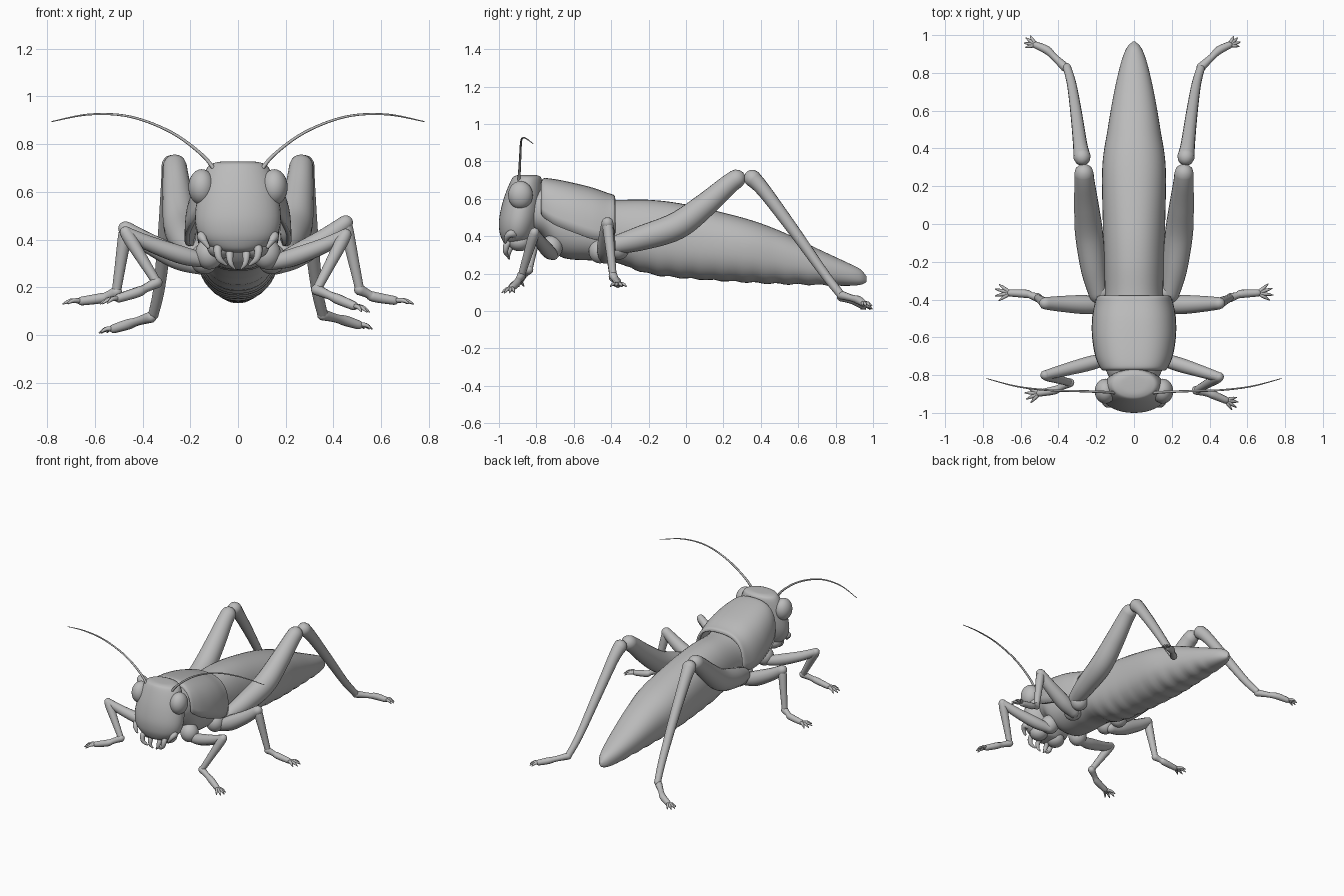
import bpy, bmesh
from math import sin, cos, pi
from mathutils import Vector, Quaternion

cube = bpy.data.objects.get("Cube")
if cube:
    bpy.data.objects.remove(cube)

GREY = (0.5, 0.5, 0.5, 1)
mat = bpy.data.materials.new("plain grey")
mat.use_nodes = True
mat.diffuse_color = GREY
mat.node_tree.nodes["Principled BSDF"].inputs["Base Color"].default_value = GREY


def spline(rows, steps):
    """Catmull-Rom resampling of rows of numbers."""
    out, n = [], len(rows)
    for i in range(n - 1):
        p = [rows[max(0, min(n - 1, i + k))] for k in (-1, 0, 1, 2)]
        for s in range(steps):
            t = s / steps
            out.append([b + 0.5 * t * (c - a + t * (2*a - 5*b + 4*c - d + t * (3*(b - c) + d - a)))
                        for a, b, c, d in zip(*p)])
    return out + [list(rows[-1])]


def loft(name, rings, closed=True):
    """Skin a list of equal rings; closed rings also get end caps."""
    bm = bmesh.new()
    vs = [[bm.verts.new(p) for p in ring] for ring in rings]
    n = len(vs[0])
    for a, b in zip(vs, vs[1:]):
        for j in range(n if closed else n - 1):
            k = (j + 1) % n
            bm.faces.new((a[j], a[k], b[k], b[j]))
    if closed:
        bm.faces.new(vs[0])
        bm.faces.new(vs[-1])
    bmesh.ops.recalc_face_normals(bm, faces=bm.faces)
    me = bpy.data.meshes.new(name)
    bm.to_mesh(me)
    bm.free()
    me.materials.append(mat)
    ob = bpy.data.objects.new(name, me)
    bpy.context.collection.objects.link(ob)
    for o in bpy.context.selected_objects:
        o.select_set(False)
    ob.select_set(True)
    bpy.context.view_layer.objects.active = ob
    bpy.ops.object.shade_smooth_by_angle(angle=0.9)
    return ob


def tube(name, pts, sides=14, steps=6):
    """Round limb through (x, y, z, radius) points with domed ends."""
    path = [(Vector(p[:3]), max(p[3], 0.001)) for p in spline(pts, steps)]

    def dome(end, inner):
        d = (end[0] - inner[0]).normalized()
        return [(end[0] + d * end[1] * sin(a), end[1] * cos(a)) for a in (0.5, 1.0, 1.4)]

    path = dome(path[0], path[1])[::-1] + path + dome(path[-1], path[-2])
    rings, q, last = [], None, None
    for i, (c, r) in enumerate(path):
        t = (path[min(i + 1, len(path) - 1)][0] - path[max(i - 1, 0)][0]).normalized()
        q = t.to_track_quat('Z', 'Y') if q is None else last.rotation_difference(t) @ q
        last = t
        rings.append([c + q @ Vector((r * cos(2*pi*j/sides), r * sin(2*pi*j/sides), 0))
                      for j in range(sides)])
    return loft(name, rings)


def ball(name, centre, radii):
    x, y, z = centre
    a, b, c = radii
    return loft(name, [[(x + a*sin(u)*cos(v*pi/14), y + b*sin(u)*sin(v*pi/14), z + c*cos(u))
                        for v in range(28)] for u in [0.01 + (pi - 0.02)*i/16 for i in range(17)]])


def power(v, p):
    return abs(v) ** p * (1 if v > 0 else -1)


# Thorax and abdomen: y, half width, top, widest height, bottom
body = [(-.85, .11, .64, .52, .43), (-.77, .15, .66, .52, .40), (-.67, .17, .65, .47, .29),
        (-.5, .17, .61, .42, .27), (-.38, .155, .595, .4, .26), (-.2, .16, .595, .38, .2),
        (0, .165, .57, .36, .175), (.3, .168, .5, .33, .155), (.5, .14, .43, .29, .145),
        (.7, .105, .335, .24, .14), (.85, .07, .265, .2, .135), (.93, .04, .225, .18, .14),
        (.965, .008, .185, .17, .155)]
rings = []
for y, w, top, mid, low in spline(body, 8):
    # soft segment ripple on the belly
    low += 0.004 * sin(y * 55) if -.3 < y < .8 else 0
    ring = []
    for j in range(40):
        s, c = sin(2*pi*j/40), cos(2*pi*j/40)
        h = top - mid if s > 0 else mid - low
        ring.append((w * power(c, .9), y, mid + h * power(s, .9)))
    rings.append(ring)
loft("body", rings)

# Saddle shield: y, half width, top, lower edge
shield = [(-.775, .165, .69, .52), (-.76, .18, .71, .5), (-.7, .205, .705, .46),
          (-.6, .222, .685, .42), (-.5, .222, .66, .385), (-.42, .208, .632, .375),
          (-.385, .195, .62, .4), (-.378, .18, .6, .42)]
arch = [(i / 30 - .5) * pi for i in range(31)]
saddle = loft("neck_shield", [[(w * power(sin(a), .75), y, low + (top - low) * abs(cos(a)) ** .72)
                               for a in arch] for y, w, top, low in spline(shield, 5)], False)
solid = saddle.modifiers.new("thickness", 'SOLIDIFY')
solid.thickness = 0.02
solid.offset = -1 if saddle.data.polygons[len(saddle.data.polygons)//2].normal.z > 0 else 1

# Head: height, front, back, half width
head = [(.728, -.87, -.82, .03), (.724, -.91, -.79, .09), (.70, -.935, -.77, .13),
        (.6, -.975, -.768, .165), (.5, -.998, -.78, .18), (.43, -.998, -.8, .17),
        (.385, -.985, -.82, .14), (.355, -.965, -.84, .09), (.345, -.93, -.87, .03)]
loft("head", [[(w * cos(2*pi*j/36), (f + b)/2 + (b - f)/2 * sin(2*pi*j/36), z) for j in range(36)]
              for z, f, b, w in spline(head, 5)])


def foot(name, ankle, bend, tip):
    """Tarsus with four splayed claws."""
    a, b, t = Vector(ankle), Vector(bend), Vector(tip)
    e = b.lerp(t, .5)
    tube(name, [(*a, .024), (*a.lerp(b, .6), .018), (*b, .022), (*e, .019)], 10, 4)
    d = t - e
    for i, turn in enumerate((-.6, -.2, .25, .65)):
        v = Quaternion((0, 0, 1), turn) @ d * (1 - abs(turn) * .25)
        m = e + v * .6 + Vector((0, 0, .008))
        tube(f"{name}_claw_{i + 1}", [(*e, .011), (*m, .009), (*(e + v), .003)], 8, 3)


def leg(name, hip, knee, ankle, bend, tip, thick):
    """Walking leg: swollen femur, thin shin, foot."""
    h, k, a = Vector(hip), Vector(knee), Vector(ankle)
    sag = Vector((0, 0, -.012))
    tube(name + "_femur", [(*h, thick * .75), (*(h.lerp(k, .3) + sag), thick),
                           (*(h.lerp(k, .7) + sag), thick * .85), (*k, thick * .65)])
    tube(name + "_shin", [(*k, .026), (*k.lerp(a, .15), .028), (*k.lerp(a, .6), .023), (*a, .019)])
    foot(name + "_foot", ankle, bend, tip)


for side, s in (("left", 1), ("right", -1)):
    def m(*pts):
        return [(s * p[0], *p[1:]) for p in pts]

    # Head details
    ball(side + "_eye", (s * .152, -.885, .62), (.056, .066, .075))
    tube(side + "_antenna", m((.09, -.895, .68, .009), (.15, -.89, .755, .007), (.28, -.885, .85, .006),
                              (.45, -.88, .915, .005), (.62, -.86, .925, .004), (.78, -.818, .895, .002)), 8)
    tube(side + "_outer_palp", m((.12, -.9, .4, .02), (.15, -.93, .415, .022), (.145, -.955, .4, .016),
                                 (.125, -.965, .37, .008)), 10)
    tube(side + "_long_palp", m((.07, -.92, .38, .016), (.085, -.955, .36, .018), (.078, -.965, .32, .014),
                                (.05, -.955, .295, .006)), 10)
    tube(side + "_inner_palp", m((.03, -.91, .37, .016), (.035, -.94, .335, .016), (.03, -.95, .3, .011),
                                 (.015, -.945, .28, .005)), 10)
    ball(side + "_jaw", (s * .07, -.89, .37), (.06, .06, .05))

    # Leg sockets
    for part, c in (("front", (.12, -.72, .34)), ("middle", (.14, -.46, .32)), ("hind", (.17, -.36, .34))):
        ball(f"{side}_{part}_socket", (s * c[0], *c[1:]), (.06, .06, .065))

    # Jumping legs
    tube(side + "_hind_femur", m((.19, -.37, .355, .05), (.215, -.24, .39, .066), (.238, -.05, .455, .074),
                                 (.252, .1, .565, .065), (.262, .22, .67, .054), (.265, .268, .706, .051)), 20)
    tube(side + "_hind_shin", m((.275, .355, .71, .046), (.285, .42, .64, .038), (.305, .58, .425, .031),
                                (.33, .74, .2, .025), (.355, .83, .085, .022)))

leg("left_front_leg", (.13, -.71, .3), (.45, -.81, .42), (.33, -.88, .19), (.42, -.905, .15), (.55, -.96, .095), .038)
leg("right_front_leg", (-.13, -.71, .31), (-.47, -.80, .43), (-.34, -.84, .22), (-.42, -.88, .18), (-.58, -.91, .13), .038)
leg("left_middle_leg", (.16, -.43, .29), (.45, -.42, .47), (.51, -.39, .19), (.57, -.37, .16), (.74, -.36, .13), .05)
leg("right_middle_leg", (-.16, -.43, .29), (-.47, -.42, .445), (-.51, -.39, .18), (-.57, -.37, .155), (-.74, -.36, .13), .05)
foot("left_hind_foot", (.355, .83, .085), (.45, .92, .06), (.56, .975, .025))
foot("right_hind_foot", (-.365, .83, .075), (-.46, .92, .045), (-.58, .975, .008))
